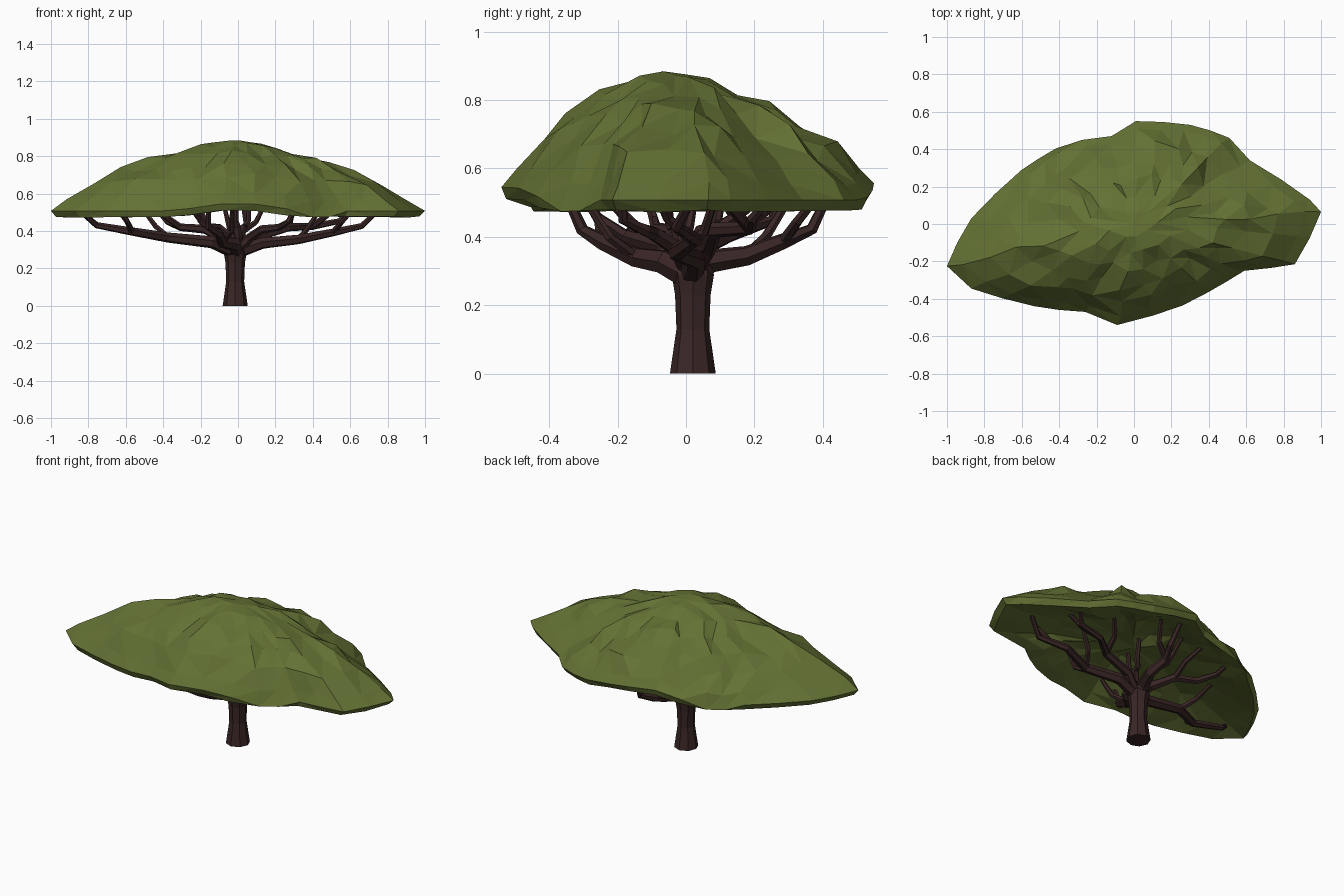
import bpy, bmesh, math, random
from mathutils import Vector

if "Cube" in bpy.data.objects:
    bpy.data.objects.remove(bpy.data.objects["Cube"])

random.seed(7)


def material(name, rgb):
    m = bpy.data.materials.new(name)
    m.diffuse_color = (*rgb, 1)
    m.use_nodes = True
    m.node_tree.nodes["Principled BSDF"].inputs["Base Color"].default_value = m.diffuse_color
    return m


LEAF = material("leaf green", (0.125, 0.165, 0.034))
BARK = material("dark bark", (0.042, 0.019, 0.019))


def make_object(name, bm, mat):
    bmesh.ops.recalc_face_normals(bm, faces=bm.faces)
    me = bpy.data.meshes.new(name)
    bm.to_mesh(me)
    bm.free()
    me.materials.append(mat)
    ob = bpy.data.objects.new(name, me)
    bpy.context.collection.objects.link(ob)
    return ob


def loft(bm, rings):
    """Join matching vertex rings with quads."""
    for a, b in zip(rings, rings[1:]):
        n = len(a)
        for i in range(n):
            j = (i + 1) % n
            bm.faces.new((a[i], a[j], b[j], b[i]))


def tube(name, pts, radii, sides=6):
    """Low-poly limb along a path."""
    bm = bmesh.new()
    rings = []
    u = None
    for k, (p, r) in enumerate(zip(pts, radii)):
        d = (pts[min(k + 1, len(pts) - 1)] - pts[max(k - 1, 0)]).normalized()
        u = d.orthogonal() if u is None else u - d * u.dot(d)
        u.normalize()
        v = d.cross(u)
        rings.append([bm.verts.new(p + r * (u * math.cos(a) + v * math.sin(a)))
                      for a in (2 * math.pi * i / sides for i in range(sides))])
    loft(bm, rings)
    bm.faces.new(rings[0])
    bm.faces.new(rings[-1])
    return make_object(name, bm, BARK)


# Trunk
tube("trunk", [Vector((-.015, .02, z)) for z in (0, .13, .23, .29, .34)],
     (.067, .048, .052, .062, .04), 8)

# Branches: end x, end y, height of the elbow, start radius, twig side (0 = none)
FORK = Vector((-.01, .015, .285))
branches = {
    "right": (.77, 0, .355, .036, 1),
    "right_back": (.62, .25, .42, .03, 1),
    "back": (.04, .43, .345, .042, 1),
    "left_back": (-.45, .28, .41, .032, -1),
    "left": (-.87, -.21, .365, .038, -1),
    "front": (-.17, -.36, .34, .044, 1),
    "front_right": (.32, -.2, .41, .028, 0),
    "middle_left": (-.23, -.12, .42, .025, 0),
    "middle_front": (-.01, -.06, .43, .028, 0),
    "middle_back": (.06, .11, .42, .024, 0),
}
for name, (x, y, elbow, r, twig) in branches.items():
    end = Vector((x, y, 0))
    reach = end.length
    side = Vector((-y, x, 0)) / reach
    tip = .585 - .07 * reach
    # Rise to the elbow, run outwards, then turn up into the leaves
    steps = ((.17, (FORK.z + elbow) / 2 + .015), (.42, elbow),
             (.66, elbow * .5 + .215), (.86, elbow * .4 + .285), (1, tip))
    path = [FORK.copy()]
    for i, (t, z) in enumerate(steps):
        wobble = side * (.035 * reach * (-1) ** i)
        path.append(Vector((x * t, y * t, z)) + wobble)
    radii = [r + (.012 - r) * i / 5 for i in range(6)]
    tube("branch_" + name, path, radii)
    if twig:
        # One twig from the elbow and one on the other side near the end
        for k, s, label in ((2, twig, "inner"), (3, -twig, "outer")):
            a = path[k]
            out = end / reach
            b = a + side * s * .08 + out * .05 + Vector((0, 0, .06))
            c = a + side * s * .12 + out * .13
            c.z = .54
            tube(f"twig_{name}_{label}", [a, b, c], (.018, .015, .011))

# Canopy rim seen from above
outline = [(-1, -.225), (-.87, .03), (-.6, .29), (-.43, .42), (-.12, .47), (.01, .55),
           (.3, .53), (.51, .46), (.62, .34), (.94, .13), (1, .065), (.86, -.215),
           (.59, -.25), (.41, -.375), (.1, -.49), (-.09, -.54), (-.26, -.47),
           (-.53, -.44), (-.87, -.345)]
rim = []
for p, q in zip(outline, outline[1:] + outline[:1]):
    p, q = Vector(p), Vector(q)
    rim.append(p)
    if (q - p).length > .2:
        rim.append((p + q) / 2 * 1.01)


def rim_height(p):
    """The rim lifts a little at the front and back middle."""
    return .508 + .05 * max(0, 1 - abs(p.x) / .35) * min(1, abs(p.y) / .5)


# Rings from crown to rim, then underneath: scale, share of dome height, drop, jitter
levels = [(.13, .975, 0, .008), (.3, .86, 0, .016), (.47, .72, 0, .02), (.63, .55, 0, .022),
          (.78, .37, 0, .02), (.92, .14, 0, .012), (1, 0, 0, 0), (.97, 0, .033, .004),
          (.83, .02, .02, .012), (.55, .13, 0, .014), (.25, .19, 0, .01)]
TOP = .872
bm = bmesh.new()
rings = []
for k, (s, h, drop, jit) in enumerate(levels):
    ring = []
    for p in rim:
        z = rim_height(p)
        # The front bulges more than the back
        bulge = .045 * max(0, -p.y / .5) * math.sin(math.pi * s) if k < 6 else 0
        co = Vector((p.x * s, p.y * s, z + (TOP - z) * h - drop + bulge))
        ring.append(bm.verts.new(co + Vector([random.uniform(-jit, jit) for _ in range(3)])))
    rings.append(ring)
loft(bm, rings)
for ring, z in ((rings[0], TOP + .003), (rings[-1], .59)):
    c = bm.verts.new((0, 0, z))
    for i in range(len(ring)):
        bm.faces.new((c, ring[i], ring[(i + 1) % len(ring)]))
# Merge the crowded middle into larger, uneven facets
inner = [v for v in bm.verts if abs(v.co.x) < .55 and abs(v.co.y) < .42]
bmesh.ops.remove_doubles(bm, verts=inner, dist=.045)
bmesh.ops.triangulate(bm, faces=bm.faces, quad_method='SHORT_EDGE')
make_object("canopy", bm, LEAF)
